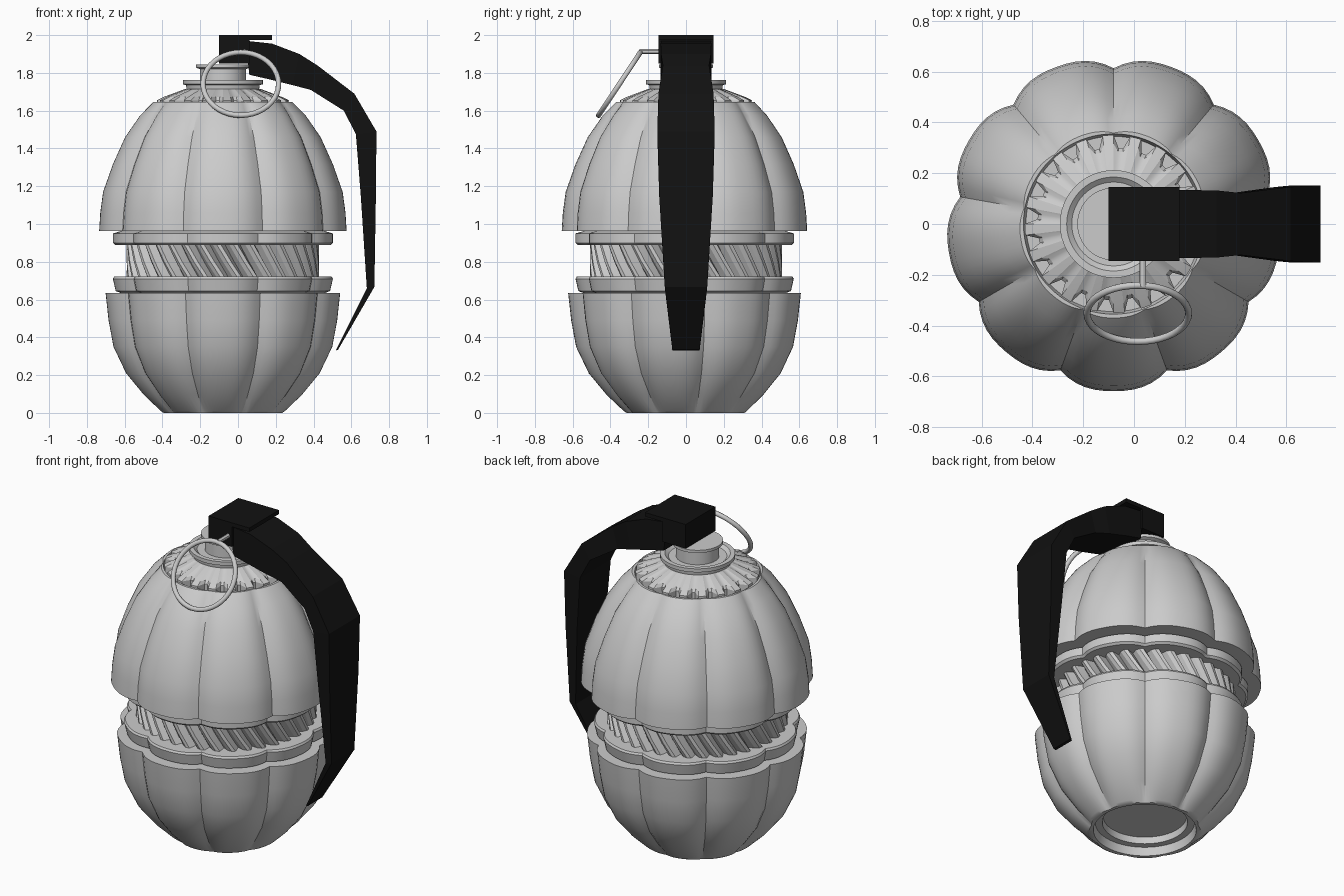
import bpy, bmesh, math
from mathutils import Vector, Matrix

if "Cube" in bpy.data.objects:
    bpy.data.objects.remove(bpy.data.objects["Cube"])

CX = -0.08  # body axis
black = bpy.data.materials.new("black")
black.diffuse_color = (0.006, 0.006, 0.006, 1)
black.use_nodes = True
black.node_tree.nodes["Principled BSDF"].inputs["Base Color"].default_value = black.diffuse_color


def finish(name, bm, angle=35, mat=None):
    bmesh.ops.recalc_face_normals(bm, faces=bm.faces)
    me = bpy.data.meshes.new(name)
    bm.to_mesh(me)
    bm.free()
    ob = bpy.data.objects.new(name, me)
    bpy.context.collection.objects.link(ob)
    if mat:
        me.materials.append(mat)
    if angle:
        bpy.context.view_layer.objects.active = ob
        ob.select_set(True)
        bpy.ops.object.shade_smooth_by_angle(angle=math.radians(angle))
        ob.select_set(False)
    return ob


def loft(bm, loops):
    """Bridge equal-length point loops and cap both ends."""
    vs = [[bm.verts.new(p) for p in lp] for lp in loops]
    n = len(vs[0])
    for a, b in zip(vs, vs[1:]):
        for i in range(n):
            j = (i + 1) % n
            bm.faces.new((a[i], a[j], b[j], b[i]))
    bm.faces.new(vs[0])
    bm.faces.new(vs[-1])


def turned(name, profile, n=48, shape=None, angle=35):
    """Lathe a (radius, z, amount) profile; shape(i, amount) -> (radius offset, angle offset)."""
    loops = []
    for r, z, *amt in profile:
        lp = []
        for i in range(n):
            dr, da = shape(i, amt[0]) if shape else (0, 0)
            t = math.pi / 2 + 2 * math.pi * i / n + da
            lp.append((CX + (r + dr) * math.cos(t), (r + dr) * math.sin(t), z))
        loops.append(lp)
    bm = bmesh.new()
    loft(bm, loops)
    return finish(name, bm, angle)


# nine-lobed scallop with narrow grooves
N = 108


def lobes(i, depth):
    s = abs(math.sin(math.pi * 9 * i / N))
    return -depth * (1 - s) ** 1.6, 0


# upper shell
turned("upper_shell", [(.50, .963, .04), (.658, .963, .045), (.652, 1.06, .045), (.637, 1.17, .045),
                       (.585, 1.317, .045), (.52, 1.46, .042), (.44, 1.575, .035), (.37, 1.645, .012),
                       (.355, 1.645, 0), (.345, 1.60, 0)], N, lobes)
# lower shell with recessed base
turned("lower_shell", [(.48, .636, .04), (.624, .636, .045), (.608, .49, .045), (.582, .35, .045),
                       (.515, .21, .042), (.42, .095, .035), (.33, .01, .02), (.315, 0, .01),
                       (.29, 0, 0), (.28, .05, 0), (.24, .05, 0), (.235, .09, 0)], N, lobes)
# lobed rims around the gap
turned("upper_rim", [(.46, .888, .03), (.572, .888, .04), (.585, .9, .04), (.585, .95, .04),
                     (.53, .966, .04)], N, lobes)
turned("lower_rim", [(.53, .63, .04), (.57, .645, .04), (.585, .71, .04), (.578, .722, .04),
                     (.46, .722, .03)], N, lobes)


# slanted fins of the inner core
def fins(i, twist):
    return (0, .015, .015, -.035)[i % 4], twist


turned("fluted_core", [(.495, .70, .13), (.495, .80, 0), (.495, .91, -.13)], 144, fins, 20)


# notched collar under the neck
def notches(i, depth):
    return (0 if i % 5 in (0, 1, 2) else -depth), 0


turned("notched_collar", [(.35, 1.60, .05), (.35, 1.655, .05), (.315, 1.672, .03), (.20, 1.715, 0)],
       100, notches, 20)
# dished washer and neck
turned("washer", [(.19, 1.70), (.195, 1.735), (.212, 1.74), (.212, 1.762), (.185, 1.762), (.165, 1.745)])
turned("neck", [(.122, 1.70), (.122, 1.82), (.143, 1.828), (.143, 1.845), (.13, 1.845)])


# lever head block with overhanging top plate
def box(bm, lo, hi):
    mid = [(a + b) / 2 for a, b in zip(lo, hi)]
    size = [b - a for a, b in zip(lo, hi)]
    bmesh.ops.create_cube(bm, size=1, matrix=Matrix.Translation(mid) @ Matrix.Diagonal((*size, 1)))


bm = bmesh.new()
box(bm, (-.10, -.146, 1.85), (.06, .146, 2.0))
box(bm, (.0, -.146, 1.975), (.18, .146, 2.0))
finish("lever_head", bm, None, black)

# bent lever arm: outer point, inner point, half width
arm = [((.04, 1.97), (.06, 1.79), .132), ((.18, 1.955), (.17, 1.765), .134),
       ((.325, 1.90), (.29, 1.735), .132), ((.42, 1.84), (.385, 1.71), .122),
       ((.616, 1.69), (.56, 1.60), .146), ((.733, 1.49), (.624, 1.476), .152),
       ((.730, 1.15), (.65, 1.15), .142), ((.722, .667), (.682, .66), .112),
       ((.53, .335), (.517, .33), .072)]
bm = bmesh.new()
loft(bm, [[(o[0], -w, o[1]), (o[0], w, o[1]), (q[0], w, q[1]), (q[0], -w, q[1])] for o, q, w in arm])
finish("lever_arm", bm, None, black)

# pull ring, tilted outwards
bpy.ops.mesh.primitive_torus_add(major_radius=.2, minor_radius=.014, major_segments=40, minor_segments=10,
                                 location=(.015, -.352, 1.742), rotation=(math.radians(56.5), 0, 0))
bpy.context.object.name = "pull_ring"
bpy.ops.object.shade_smooth()

# safety pin through the head
bpy.ops.mesh.primitive_cylinder_add(vertices=12, radius=.013, depth=.15, location=(.035, -.17, 1.913),
                                    rotation=(math.pi / 2, 0, 0))
bpy.context.object.name = "safety_pin"
bpy.ops.object.shade_smooth_by_angle()
